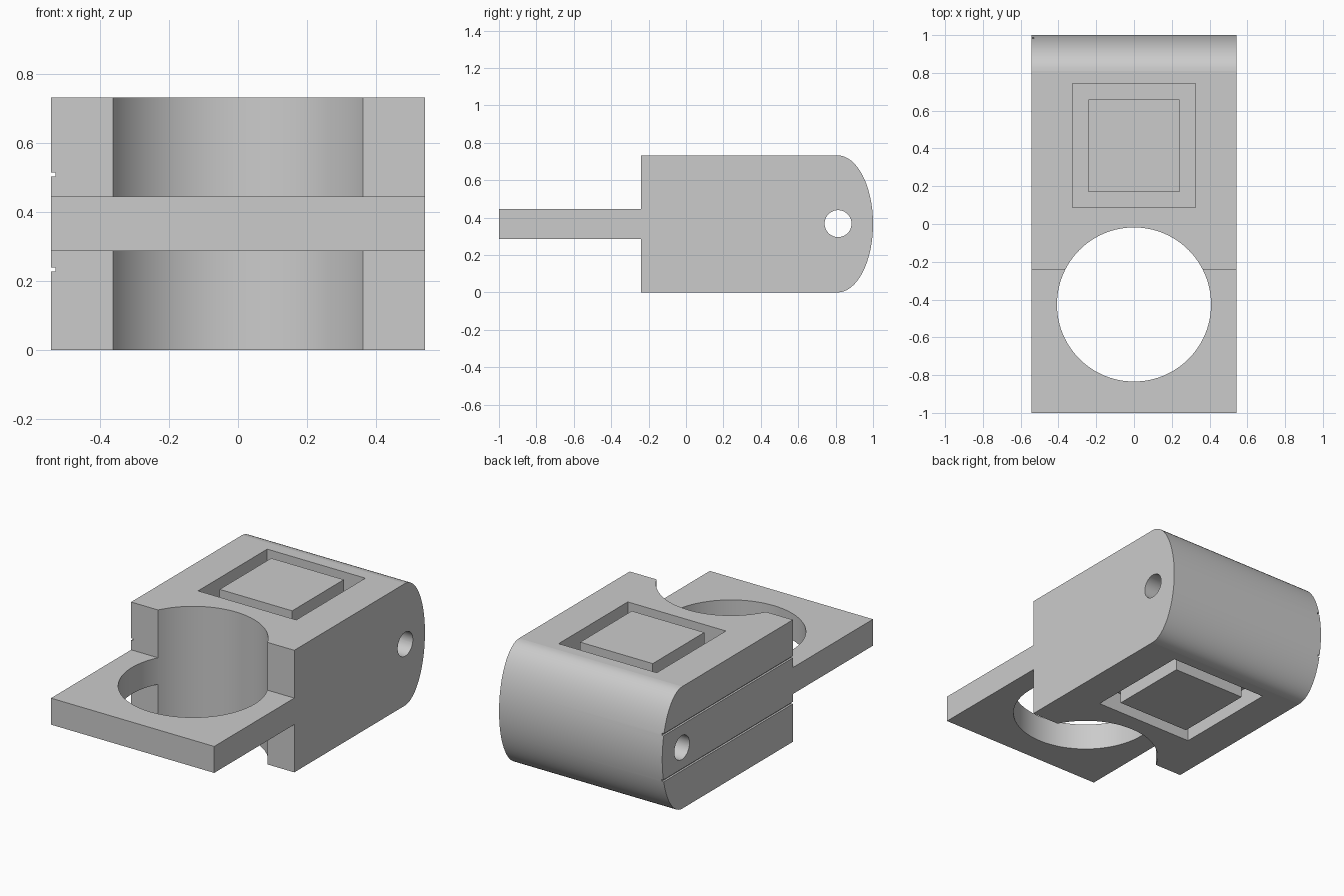
import bpy
import bmesh
from math import sin, cos, pi, radians
from mathutils import Matrix

W, H = 0.542, 0.733          # half width, full height
MID = H / 2
POCKET_Y, DEPTH = 0.415, 0.12

cube = bpy.data.objects.get("Cube")
if cube:
    bpy.data.objects.remove(cube, do_unlink=True)

grey = bpy.data.materials.new("plain grey")
grey.use_nodes = True
colour = (0.6, 0.6, 0.6, 1)
grey.diffuse_color = colour
grey.node_tree.nodes["Principled BSDF"].inputs["Base Color"].default_value = colour


def make_object(name, bm):
    bmesh.ops.recalc_face_normals(bm, faces=bm.faces)
    mesh = bpy.data.meshes.new(name)
    bm.to_mesh(mesh)
    bm.free()
    mesh.materials.append(grey)
    obj = bpy.data.objects.new(name, mesh)
    bpy.context.collection.objects.link(obj)
    return obj


def box(name, centre, size):
    bm = bmesh.new()
    bmesh.ops.create_cube(bm, size=1, matrix=Matrix.Translation(centre) @ Matrix.Diagonal((*size, 1)))
    return make_object(name, bm)


def cylinder(name, centre, radius, length, rotation, sides):
    bm = bmesh.new()
    bmesh.ops.create_cone(bm, cap_ends=True, segments=sides, radius1=radius, radius2=radius,
                          depth=length, matrix=Matrix.Translation(centre) @ rotation)
    return make_object(name, bm)


def cut(target, cutter):
    mod = target.modifiers.new("cut", "BOOLEAN")
    mod.operation, mod.solver, mod.object = "DIFFERENCE", "EXACT", cutter
    bpy.context.view_layer.objects.active = target
    bpy.ops.object.modifier_apply(modifier=mod.name)
    bpy.data.objects.remove(cutter, do_unlink=True)


# Body: side profile with a front tongue and an elliptical back, extruded across x
FRONT, ROUND = -0.24, 0.81
profile = [(-1, 0.287), (FRONT, 0.287), (FRONT, 0)]
for i in range(33):
    a = pi * i / 32
    profile.append((ROUND + (1 - ROUND) * sin(a), MID - MID * cos(a)))
profile += [(FRONT, H), (FRONT, 0.446), (-1, 0.446)]
bm = bmesh.new()
face = bm.faces.new([bm.verts.new((-W, y, z)) for y, z in profile])
ext = bmesh.ops.extrude_face_region(bm, geom=[face])
bmesh.ops.translate(bm, vec=(2 * W, 0, 0), verts=[v for v in ext["geom"] if isinstance(v, bmesh.types.BMVert)])
body = make_object("clamp_body", bm)

# Large upright bore and the small cross pin hole
cut(body, cylinder("bore_cutter", (0, -0.426, MID), 0.408, 2, Matrix(), 96))
cut(body, cylinder("pin_cutter", (0, 0.813, 0.368), 0.072, 2, Matrix.Rotation(pi / 2, 4, "Y"), 48))

# Thin grooves along one side
for z in (0.234, 0.51):
    cut(body, box("groove_cutter", (-W, 0.4, z), (0.024, 2, 0.012)))

# Square pockets, top and bottom
for z in (0, H):
    cut(body, box("pocket_cutter", (0, POCKET_Y, z), (0.652, 0.656, 2 * DEPTH)))

# Smooth the curved walls, keeping the flat faces crisp
bpy.ops.object.select_all(action="DESELECT")
body.select_set(True)
bpy.context.view_layer.objects.active = body
bpy.ops.object.shade_smooth_by_angle(angle=radians(30))
bm = bmesh.new()
bm.from_mesh(body.data)
for f in bm.faces:
    if abs(f.normal.z) > 0.999:
        for e in f.edges:
            e.smooth = False
bm.to_mesh(body.data)
bm.free()

# Flush square pads standing in the pockets
for name, z in (("lower_pad", DEPTH / 2), ("upper_pad", H - DEPTH / 2)):
    box(name, (0, POCKET_Y, z), (0.482, 0.49, DEPTH))
